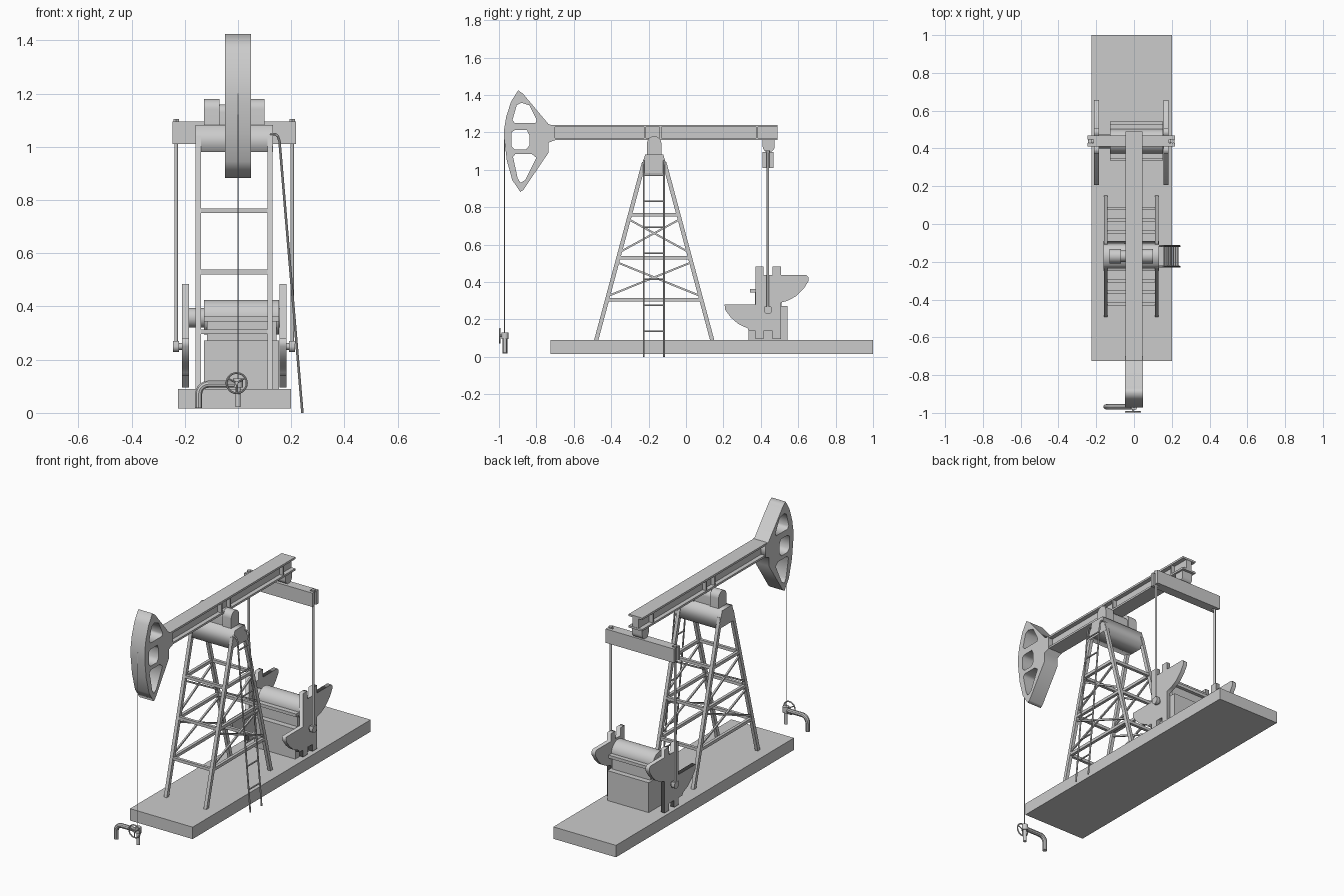
import bpy, bmesh
from math import pi, sin, cos, radians
from mathutils import Vector, Matrix, Euler

if "Cube" in bpy.data.objects:
    bpy.data.objects.remove(bpy.data.objects["Cube"])

CX = -0.0145   # centre line of the tower and gearbox


def make(name, mesh, smooth=False):
    ob = bpy.data.objects.new(name, mesh)
    bpy.context.scene.collection.objects.link(ob)
    if smooth:
        for p in mesh.polygons:
            p.use_smooth = True
        mesh.set_sharp_from_angle(angle=radians(35))
    return ob


def from_bm(name, bm, smooth=False):
    mesh = bpy.data.meshes.new(name)
    bm.to_mesh(mesh)
    bm.free()
    return make(name, mesh, smooth)


def boxes(name, spans):
    """Boxes given as (x0, x1, y0, y1, z0, z1)."""
    bm = bmesh.new()
    for x0, x1, y0, y1, z0, z1 in spans:
        m = Matrix.Translation(((x0 + x1) / 2, (y0 + y1) / 2, (z0 + z1) / 2))
        bmesh.ops.create_cube(bm, size=1, matrix=m @ Matrix.Diagonal((x1 - x0, y1 - y0, z1 - z0, 1)))
    return from_bm(name, bm)


def bars(name, segs, w, d=None, sides=4):
    """Square or round bars between pairs of points."""
    bm = bmesh.new()
    for a, b in segs:
        a, b = Vector(a), Vector(b)
        z = (b - a).normalized()
        ref = Vector((1, 0, 0)) if abs(z.x) < 0.9 else Vector((0, 1, 0))
        x = (ref - z * ref.dot(z)).normalized()
        rot = Matrix((x, z.cross(x), z)).transposed().to_4x4()
        m = Matrix.Translation((a + b) / 2) @ rot
        if sides == 4:
            bmesh.ops.create_cube(bm, size=1, matrix=m @ Matrix.Diagonal((w, d or w, (b - a).length, 1)))
        else:
            bmesh.ops.create_cone(bm, cap_ends=True, segments=sides, radius1=w / 2, radius2=w / 2,
                                  depth=(b - a).length, matrix=m)
    return from_bm(name, bm, sides > 8)


def curve_mesh(name, curve, smooth):
    tmp = bpy.data.objects.new("tmp", curve)
    bpy.context.scene.collection.objects.link(tmp)
    deps = bpy.context.evaluated_depsgraph_get()
    mesh = bpy.data.meshes.new_from_object(tmp.evaluated_get(deps))
    bpy.data.objects.remove(tmp)
    return make(name, mesh, smooth)


def spline(curve, pts, cyclic):
    s = curve.splines.new('POLY')
    s.points.add(len(pts) - 1)
    for p, q in zip(s.points, pts):
        p.co = (*q, 1) if len(q) == 3 else (*q, 0, 1)
    s.use_cyclic_u = cyclic


def slab(name, loops, x0, x1, smooth=False):
    """Side profile loops in (y, z), extruded from x0 to x1; inner loops become holes."""
    c = bpy.data.curves.new(name, 'CURVE')
    c.dimensions, c.fill_mode, c.extrude = '2D', 'BOTH', (x1 - x0) / 2
    for loop in loops:
        spline(c, loop, True)
    ob = curve_mesh(name, c, smooth)
    ob.data.transform(Matrix.Translation(((x0 + x1) / 2, 0, 0)) @
                      Euler((pi / 2, 0, pi / 2)).to_matrix().to_4x4())
    return ob


def tube(name, paths, r):
    c = bpy.data.curves.new(name, 'CURVE')
    c.dimensions, c.bevel_depth, c.bevel_resolution, c.use_fill_caps = '3D', r, 3, True
    for p in paths:
        spline(c, p, False)
    return curve_mesh(name, c, True)


def arc(cy, cz, r, a0, a1, n):
    return [(cy + r * cos(radians(a0 + (a1 - a0) * i / n)),
             cz + r * sin(radians(a0 + (a1 - a0) * i / n))) for i in range(n + 1)]


# Base slab
boxes("base", [(-0.225, 0.2, -0.725, 1.0, 0.016, 0.089)])

# Tower legs, cross bars and side bracing
TY = -0.17
LX = (CX - 0.135, CX + 0.135)


def half(z):
    return 0.065 + (1.0 - z) * 0.269


legs, rails, braces = [], [], []
for x in LX:
    for s in (-1, 1):
        legs.append(((x, TY + s * half(1.04), 1.04), (x, TY + s * half(0.086), 0.086)))
    for z in (0.76, 0.53, 0.305):
        rails.append(((x, TY - half(z), z), (x, TY + half(z), z)))
    for z0, z1 in ((0.735, 0.56), (0.505, 0.325)):
        for s in (-1, 1):
            braces.append(((x, TY - s * half(z0), z0), (x, TY + s * half(z1), z1)))
for z in (0.76, 0.53, 0.305):
    for s in (-1, 1):
        rails.append(((LX[0], TY + s * half(z), z), (LX[1], TY + s * half(z), z)))
bars("tower_legs", legs, 0.02, 0.022)
bars("tower_cross_bars", rails, 0.018)
bars("tower_braces", braces, 0.01)

# Tower cap and saddle bearing
slab("tower_cap", [[(-0.25, 0.98), (-0.09, 0.98), (-0.122, 1.082), (-0.218, 1.082)]], CX - 0.146, CX + 0.146)


def dome(r, top):
    return [(TY + r, 1.07)] + arc(TY, top - r, r, 0, 180, 16) + [(TY - r, 1.07)]


for side, a, b in (("left", -0.114, -0.055), ("right", 0.055, 0.114)):
    slab("saddle_bearing_" + side, [dome(0.038, 1.18)], CX + a, CX + b, True)
slab("saddle_middle", [dome(0.03, 1.16)], CX - 0.056, CX + 0.056, True)

# Walking beam with I section and stiffeners
W = 0.046
boxes("walking_beam", [(-W, W, -0.745, 0.49, 1.228, 1.24), (-W, W, -0.745, 0.49, 1.158, 1.17),
                       (-0.02, 0.02, -0.745, 0.488, 1.165, 1.23)] +
      [(-W + 0.002, W - 0.002, y - 0.005, y + 0.005, 1.165, 1.23) for y in (-0.73, -0.22, -0.137, 0.38)])

# Horse head with three windows
outer = [(-0.897, 1.425), (-0.87, 1.405), (-0.736, 1.245), (-0.7, 1.232), (-0.7, 1.158), (-0.736, 1.145),
         (-0.736, 1.09), (-0.87, 0.892), (-0.886, 0.882), (-0.929, 0.945), (-0.958, 1.05), (-0.972, 1.165),
         (-0.972, 1.22), (-0.961, 1.285), (-0.935, 1.365)]
upper = [(-0.905, 1.345), (-0.88, 1.358), (-0.838, 1.345), (-0.798, 1.265), (-0.805, 1.25), (-0.915, 1.25),
         (-0.928, 1.265)]
middle = [(-0.933, 1.2), (-0.915, 1.212), (-0.85, 1.212), (-0.838, 1.185), (-0.838, 1.13), (-0.855, 1.108),
          (-0.915, 1.108), (-0.933, 1.125)]
lower = [(-0.925, 1.07), (-0.912, 1.084), (-0.825, 1.084), (-0.8, 1.065), (-0.86, 0.945), (-0.885, 0.93),
         (-0.9, 0.955)]
slab("horse_head", [outer, upper, middle, lower], -0.048, 0.048)

# Cable
bars("cable", [((0, -0.971, 1.2), (0, -0.971, 0.1))], 0.005, sides=8)

# Equalizer: bearing, cross beam with slotted ends
slab("equalizer_bearing", [[(0.41, 1.165)] + arc(0.442, 1.125, 0.032, 180, 360, 12) + [(0.474, 1.165)]],
     -0.035, 0.035, True)
ends = []
for s in (-1, 1):
    for y0, y1 in ((0.41, 0.43), (0.447, 0.468)):
        e = sorted((CX + s * 0.2, CX + s * 0.232))
        ends.append((e[0], e[1], y0, y1, 1.01, 1.095))
boxes("equalizer_beam", [(CX - 0.2, CX + 0.2, 0.41, 0.468, 1.01, 1.095)] + ends)

# Pitman rods with top nuts and crank pin ends
rods, nuts, pins = [], [], []
for s in (-1, 1):
    x = CX + s * 0.218
    rods.append(((x, 0.438, 0.25), (x, 0.438, 1.1)))
    nuts.append(((x, 0.438, 1.09), (x, 0.438, 1.104)))
    slab("pitman_end_" + ("left" if s < 0 else "right"),
         [arc(0.438, 0.25, 0.022, 180, 360, 10) + [(0.455, 0.27), (0.421, 0.27)]], x - 0.011, x + 0.011, True)
    pins.append(((x, 0.438, 0.25), (x - s * 0.035, 0.438, 0.25)))
bars("pitman_rods", rods, 0.014, sides=12)
bars("pitman_nuts", nuts, 0.024, sides=6)
bars("crank_pins", pins, 0.026, sides=12)

# Cranks with counterweight wings and end pegs
wing = [(0.206, 0.28), (0.21, 0.25), (0.24, 0.21), (0.28, 0.175), (0.33, 0.152), (0.335, 0.138)]
pegs_low = [(0.372, 0.138), (0.372, 0.095), (0.415, 0.095), (0.415, 0.138),
            (0.463, 0.138), (0.463, 0.095), (0.507, 0.095)]
tip = [(0.507, 0.29), (0.545, 0.3), (0.59, 0.325), (0.63, 0.365), (0.655, 0.405), (0.656, 0.425), (0.645, 0.436)]
pegs_top = [(0.507, 0.436), (0.507, 0.484), (0.463, 0.484), (0.463, 0.436),
            (0.415, 0.436), (0.415, 0.484), (0.372, 0.484), (0.372, 0.28)]
for side, s in (("left", -1), ("right", 1)):
    x = CX + s * 0.183
    slab("crank_" + side, [wing + pegs_low + tip + pegs_top], x - 0.013, x + 0.013)

# Gearbox: lower case, neck, flange, drum and shaft
G0, G1 = -0.127, 0.154
boxes("gearbox", [(G0, G1, 0.335, 0.543, 0.086, 0.272), (G0 + 0.01, G1 - 0.01, 0.37, 0.51, 0.27, 0.35),
                  (G0, G1, 0.343, 0.53, 0.343, 0.362)])
bars("gearbox_drum", [((G0, 0.438, 0.36), (G1, 0.438, 0.36))], 0.13, sides=32)
bars("crank_shaft", [((CX - 0.172, 0.438, 0.358), (CX + 0.172, 0.438, 0.358))], 0.074, sides=24)

# Leaning ladder with hooked top
tube("ladder_rails", [[(0.242, y, 0.0), (0.156, y, 1.02), (0.15, y, 1.04), (0.14, y, 1.048), (0.12, y, 1.048)]
                      for y in (-0.226, -0.117)], 0.005)
bars("ladder_rungs", [((0.242 - 0.0843 * z, -0.226, z), (0.242 - 0.0843 * z, -0.117, z))
                      for z in [0.136 + 0.139 * i for i in range(7)]], 0.009, sides=8)

# Wellhead: stand pipe, elbow pipe and hand wheel
PY = -0.968
bars("wellhead_pipe", [((0, PY, 0.022), (0, PY, 0.115))], 0.02, sides=16)
bars("wellhead_body", [((0, PY, 0.095), (0, PY, 0.13))], 0.036, sides=16)
elbow = [(x, PY, z) for x, z in arc(-0.11, 0.07, 0.038, 90, 180, 8)]
tube("outlet_pipe", [[(0, PY, 0.108)] + elbow + [(-0.148, PY, 0.018)]], 0.014)
WZ, WR = 0.112, 0.038
ring = [(-0.005 + y, -0.995, z) for y, z in arc(0, WZ, WR, 0, 360, 24)]
tube("hand_wheel", [ring], 0.004)
spokes = [((-0.005, -0.995, WZ), (-0.005 + WR * cos(a), -0.995, WZ + WR * sin(a)))
          for a in (pi / 6, 5 * pi / 6, -pi / 2)]
bars("hand_wheel_spokes", spokes, 0.006, sides=8)
bars("hand_wheel_stem", [((-0.005, -0.999, WZ), (-0.005, PY, WZ))], 0.012, sides=12)
